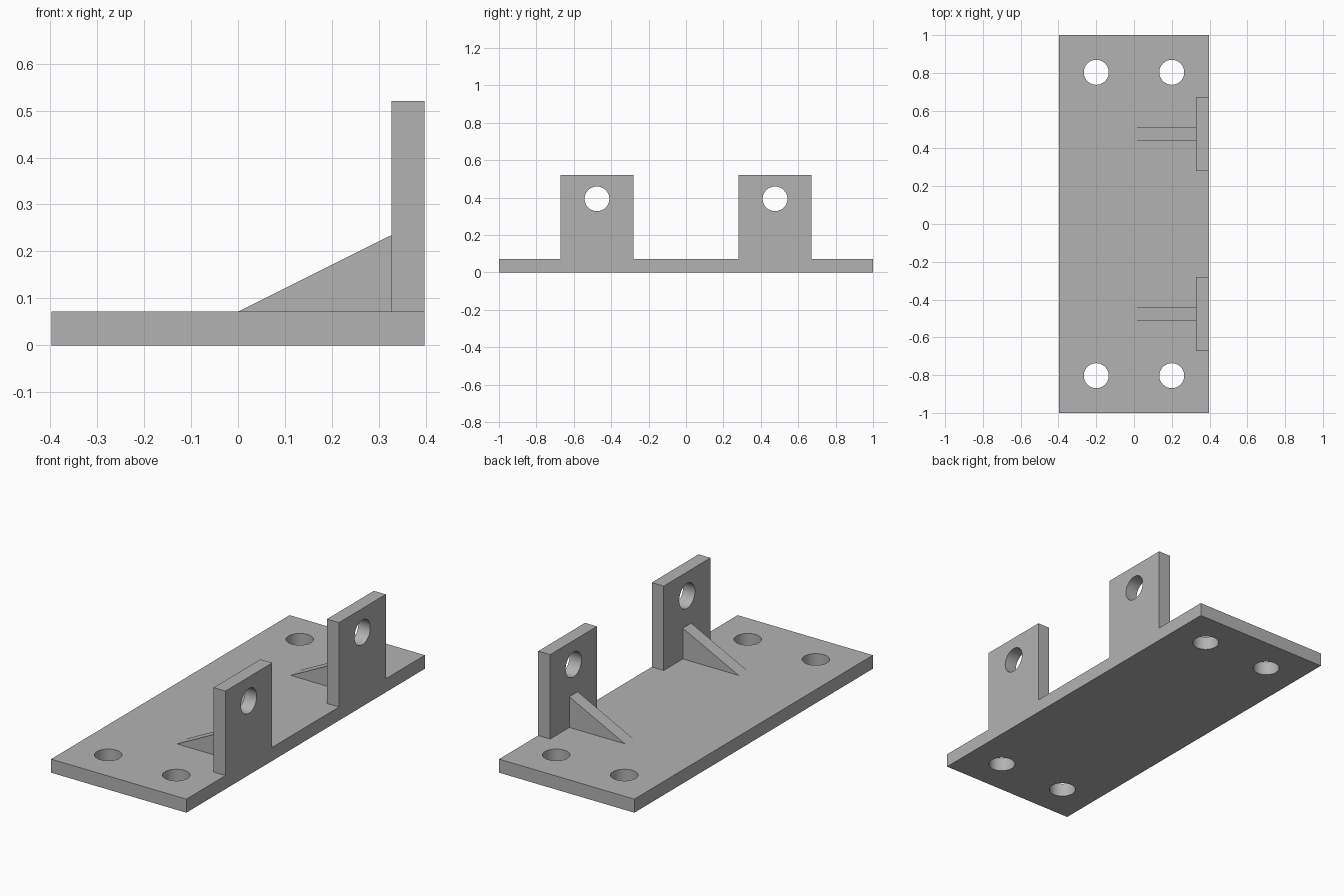
import bpy
import bmesh
from math import pi, radians
from mathutils import Matrix

if "Cube" in bpy.data.objects:
    bpy.data.objects.remove(bpy.data.objects["Cube"], do_unlink=True)

HALF_WIDTH, HALF_LENGTH = 0.397, 1.0
BASE_TOP, LUG_TOP = 0.072, 0.52
THICK = 0.07                 # lug and rib thickness
LUG_INNER = HALF_WIDTH - THICK
LUG_Y, LUG_HALF = 0.476, 0.196
HOLE_R = 0.066

grey = bpy.data.materials.new("light grey")
grey.use_nodes = True
colour = (0.45, 0.45, 0.45, 1)
grey.diffuse_color = colour
grey.node_tree.nodes["Principled BSDF"].inputs["Base Color"].default_value = colour


def add_object(name, bm):
    bmesh.ops.recalc_face_normals(bm, faces=bm.faces)
    mesh = bpy.data.meshes.new(name)
    bm.to_mesh(mesh)
    bm.free()
    mesh.materials.append(grey)
    obj = bpy.data.objects.new(name, mesh)
    bpy.context.collection.objects.link(obj)
    return obj


def prism(name, profile, y0, y1):
    """Extrude an (x, z) profile along y."""
    bm = bmesh.new()
    face = bm.faces.new([bm.verts.new((x, y0, z)) for x, z in profile])
    moved = bmesh.ops.extrude_face_region(bm, geom=[face])["geom"]
    verts = [v for v in moved if isinstance(v, bmesh.types.BMVert)]
    bmesh.ops.translate(bm, verts=verts, vec=(0, y1 - y0, 0))
    return add_object(name, bm)


def box(name, x0, x1, y0, y1, z0, z1):
    return prism(name, [(x0, z0), (x1, z0), (x1, z1), (x0, z1)], y0, y1)


def drill(obj, centres, axis):
    """Cut round holes through obj along the x or z axis."""
    bm = bmesh.new()
    turn = Matrix.Rotation(pi / 2, 4, "Y") if axis == "X" else Matrix()
    for centre in centres:
        bmesh.ops.create_cone(bm, cap_ends=True, segments=64, radius1=HOLE_R,
                              radius2=HOLE_R, depth=0.3,
                              matrix=Matrix.Translation(centre) @ turn)
    cutter = add_object("hole_cutter", bm)
    cutter.hide_render = True
    cut = obj.modifiers.new("holes", "BOOLEAN")
    cut.operation, cut.solver, cut.object = "DIFFERENCE", "EXACT", cutter
    bpy.ops.object.select_all(action="DESELECT")
    bpy.context.view_layer.objects.active = obj
    obj.select_set(True)
    bpy.ops.object.modifier_apply(modifier=cut.name)
    bpy.data.objects.remove(cutter, do_unlink=True)
    bpy.ops.object.shade_smooth_by_angle(angle=radians(30))


# Base plate with four mounting holes
base = box("base_plate", -HALF_WIDTH, HALF_WIDTH, -HALF_LENGTH, HALF_LENGTH, 0, BASE_TOP)
drill(base, [(x, y, BASE_TOP / 2) for x in (-0.2, 0.2) for y in (-0.803, 0.803)], "Z")

# Upright lugs with a pin hole, each braced by a triangular rib
for side, y in (("front", -LUG_Y), ("back", LUG_Y)):
    lug = box(side + "_lug", LUG_INNER, HALF_WIDTH, y - LUG_HALF, y + LUG_HALF,
              BASE_TOP, LUG_TOP)
    drill(lug, [(HALF_WIDTH - THICK / 2, y, 0.393)], "X")
    prism(side + "_rib", [(0, BASE_TOP), (LUG_INNER, BASE_TOP), (LUG_INNER, 0.235)],
          y - THICK / 2, y + THICK / 2)
